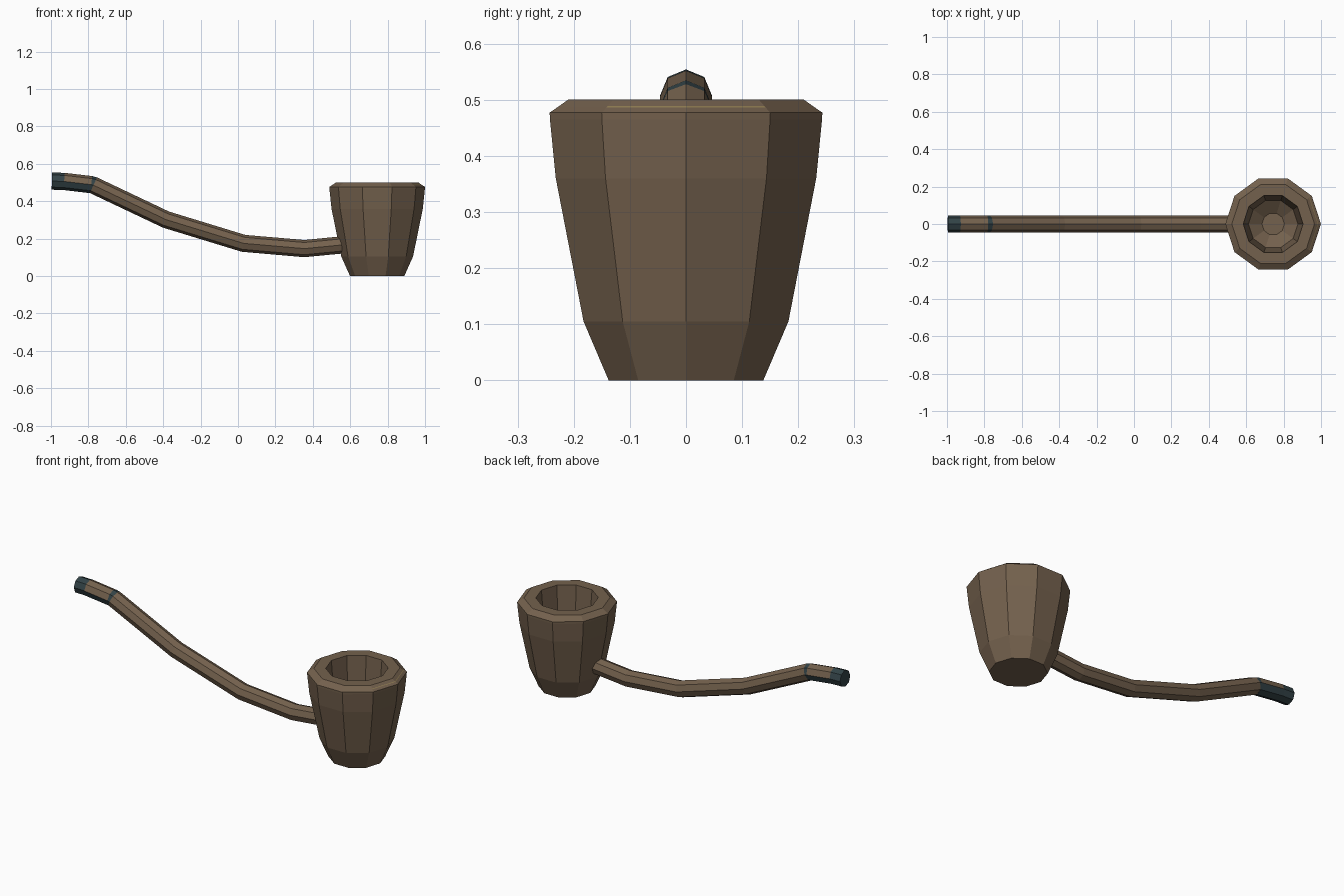
import bpy, bmesh, math
from mathutils import Vector

cube = bpy.data.objects.get("Cube")
if cube:
    bpy.data.objects.remove(cube, do_unlink=True)


def material(name, rgb):
    m = bpy.data.materials.new(name)
    m.use_nodes = True
    m.diffuse_color = (*rgb, 1)
    m.node_tree.nodes["Principled BSDF"].inputs["Base Color"].default_value = (*rgb, 1)
    return m


wood = material("brown wood", (0.175, 0.12, 0.075))
teal = material("dark teal", (0.032, 0.055, 0.062))
gold = material("dull gold", (0.30, 0.22, 0.09))


def loft(name, rings, mats, rule):
    """Skin a list of vertex rings, cap both ends; rule(ring, side) gives the material index."""
    bm = bmesh.new()
    loops = [[bm.verts.new(p) for p in ring] for ring in rings]
    n = len(loops[0])
    for i, (a, b) in enumerate(zip(loops, loops[1:])):
        for k in range(n):
            f = bm.faces.new((a[k], a[(k + 1) % n], b[(k + 1) % n], b[k]))
            f.material_index = rule(i, k)
    bm.faces.new(loops[0][::-1]).material_index = rule(0, 0)
    bm.faces.new(loops[-1]).material_index = rule(len(rings) - 2, 0)
    bmesh.ops.recalc_face_normals(bm, faces=bm.faces)
    mesh = bpy.data.meshes.new(name)
    bm.to_mesh(mesh)
    bm.free()
    for m in mats:
        mesh.materials.append(m)
    obj = bpy.data.objects.new(name, mesh)
    bpy.context.collection.objects.link(obj)
    return obj


# Bowl: ten-sided cup, outside up to the rim, then down the hollow
SIDES, BOWL_X = 10, 0.744
profile = [(0.145, 0), (0.192, 0.105), (0.244, 0.36), (0.255, 0.465), (0.2555, 0.477),
           (0.241, 0.4865), (0.238, 0.4885), (0.221, 0.5),
           (0.16, 0.5), (0.132, 0.16), (0.06, 0.11)]
bowl_rings = [[(BOWL_X + r * math.cos(math.tau * k / SIDES),
                r * math.sin(math.tau * k / SIDES), z) for k in range(SIDES)]
              for r, z in profile]
# thin gold line on the chamfer, on the two faces away from the stem
loft("bowl", bowl_rings, [wood, gold],
     lambda i, k: 1 if i == 5 and k in (0, SIDES - 1) else 0)

# Stem: octagonal tube along a bent path, with a dark mouthpiece
path = [(-0.995, 0.508), (-0.93, 0.506), (-0.785, 0.489), (-0.773, 0.486), (-0.385, 0.302),
        (0.03, 0.175), (0.355, 0.147), (0.59, 0.17)]
points = [Vector((x, 0, z)) for x, z in path]
stem_rings = []
for i, p in enumerate(points):
    tangent = (points[min(i + 1, len(points) - 1)] - points[max(i - 1, 0)]).normalized()
    up = Vector((-tangent.z, 0, tangent.x))
    side = Vector((0, 1, 0))
    stem_rings.append([p + 0.046 * (up * math.cos(math.tau * k / 8) + side * math.sin(math.tau * k / 8))
                       for k in range(8)])


def stem_colour(i, k):
    # tip and thin ring are dark all round; between them only the underside is
    return 1 if i in (0, 2) or (i == 1 and 2 <= k <= 5) else 0


loft("stem", stem_rings, [wood, teal], stem_colour)
